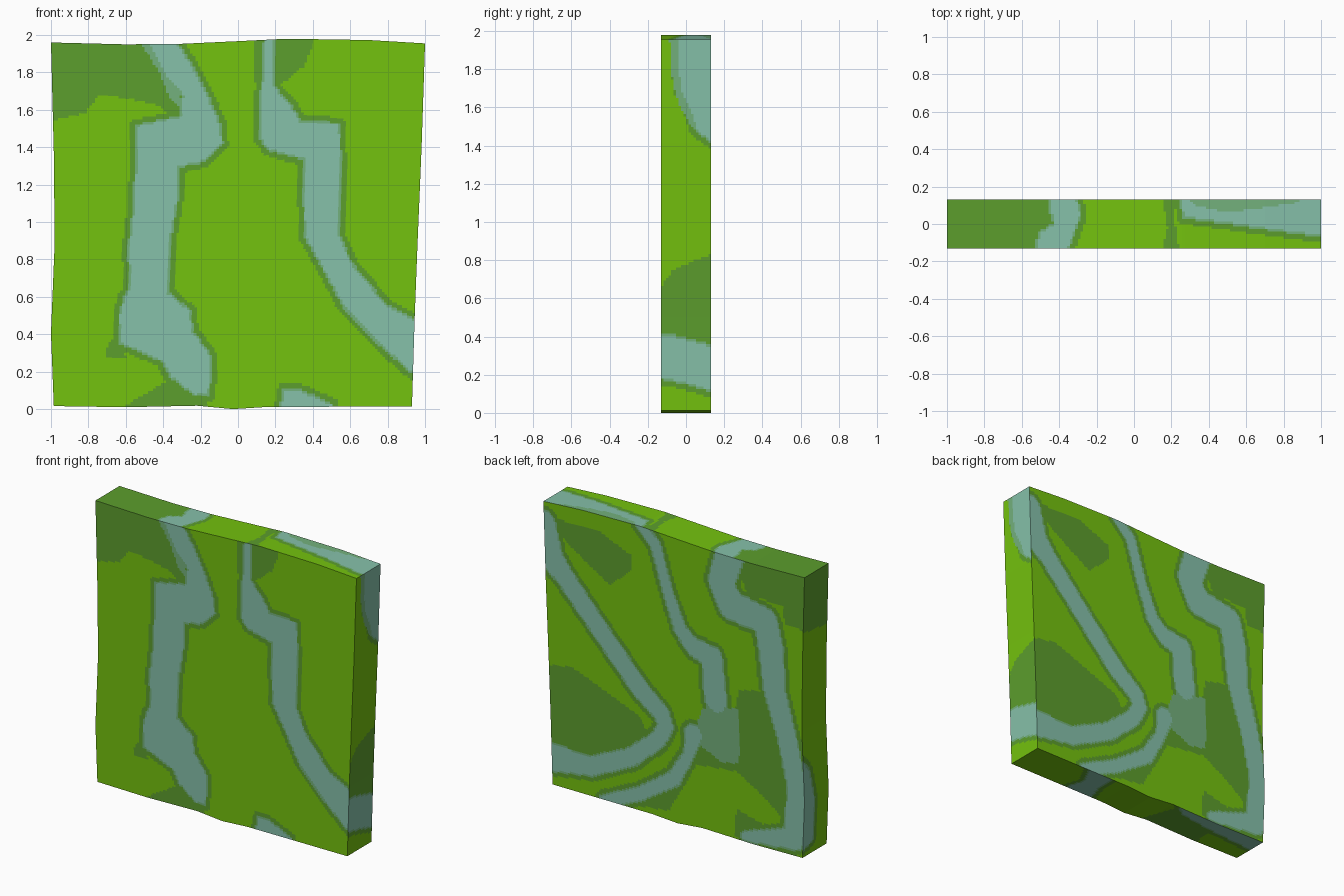
import bpy, bmesh, math

if "Cube" in bpy.data.objects:
    bpy.data.objects.remove(bpy.data.objects["Cube"])

LIME, DARK, MID, PALE = range(4)
D = 0.132                      # half thickness of the slab
layers = {k: [] for k in ("front", "back", "right", "left", "top", "bottom")}


def paint(side, colour, pts):
    """Filled patch given by its outline."""
    layers[side].append((colour, pts, None))


def stream(side, pts):
    """Pale stream along a path of (a, b, half width)."""
    layers[side].append((PALE, [p[:2] for p in pts], [p[2] for p in pts]))


def seg(p, a, b):
    dx, dy = b[0] - a[0], b[1] - a[1]
    t = ((p[0] - a[0]) * dx + (p[1] - a[1]) * dy) / (dx * dx + dy * dy)
    t = min(1, max(0, t))
    return math.hypot(p[0] - a[0] - t * dx, p[1] - a[1] - t * dy), t


def distance(p, pts, widths):
    """Signed distance to a patch or stream, negative inside."""
    if widths:
        best = 9
        for i in range(len(pts) - 1):
            d, t = seg(p, pts[i], pts[i + 1])
            best = min(best, d - widths[i] * (1 - t) - widths[i + 1] * t)
        return best
    best, inside = 9, False
    for i, b in enumerate(pts):
        a = pts[i - 1]
        best = min(best, seg(p, a, b)[0])
        if (a[1] > p[1]) != (b[1] > p[1]):
            if p[0] < a[0] + (p[1] - a[1]) * (b[0] - a[0]) / (b[1] - a[1]):
                inside = not inside
    return -best if inside else best


def colour_at(side, p):
    level = LIME
    for colour, pts, widths in layers[side]:
        d = distance(p, pts, widths)
        if d <= 0:
            level = max(level, colour)
        elif colour == PALE and d < 0.04:      # banks beside the water
            level = max(level, MID if d < 0.012 else DARK)
    return level


# Front: meadow shading
paint("front", DARK, [(-1.1, 2), (-.5, 2), (-.39, 1.79), (-.31, 1.52), (-.42, 1.62), (-.58, 1.66),
                      (-.74, 1.68), (-.82, 1.58), (-1.1, 1.52)])
paint("front", DARK, [(-.62, 0), (-.6, .02), (-.38, .15), (-.3, .2), (-.16, .08), (-.16, 0)])
paint("front", DARK, [(.09, 2), (.08, 1.78), (.13, 1.66), (.25, 1.75), (.36, 1.84), (.4, 1.95), (.4, 2)])
paint("front", DARK, [(-.63, .4), (-.7, .35), (-.7, .28), (-.6, .28)])
paint("front", MID, [(-.55, 2), (-.45, 2), (-.28, 1.6), (-.36, 1.65), (-.42, 1.8)])
# Front: left stream, right stream, small pool
paint("front", PALE, [(-.5, 2), (-.39, 1.79), (-.29, 1.68), (-.3, 1.56), (-.54, 1.51), (-.54, 1.33),
                      (-.55, 1.1), (-.58, .85), (-.57, .65), (-.6, .6), (-.63, .5), (-.63, .36),
                      (-.4, .26), (-.36, .18), (-.23, .08), (-.16, .08), (-.15, .28), (-.25, .42),
                      (-.26, .52), (-.38, .62), (-.37, .9), (-.33, 1.12), (-.32, 1.3), (-.18, 1.33),
                      (-.09, 1.42), (-.1, 1.52), (-.18, 1.7), (-.26, 1.85), (-.36, 2)])
paint("front", PALE, [(.15, 2), (.13, 1.68), (.12, 1.45), (.17, 1.39), (.36, 1.34), (.36, .93),
                      (.44, .79), (.57, .55), (.76, .35), (1, .14), (1, .44), (.79, .55), (.6, .78),
                      (.53, .94), (.54, 1.28), (.54, 1.52), (.33, 1.53), (.28, 1.62), (.19, 1.72), (.18, 2)])
paint("front", PALE, [(.23, 0), (.25, .1), (.32, .1), (.5, .02), (.5, 0)])

# Back: meadow shading
paint("back", DARK, [(.91, 1.86), (.57, 1.86), (.33, 1.76), (.32, 1.66), (.49, 1.51), (.64, 1.6), (.84, 1.73)])
paint("back", DARK, [(1, .825), (.78, .866), (.256, .66), (.2, .55), (.57, .3), (1, .3)])
paint("back", DARK, [(-.5, 1.05), (-.72, 1.1), (-.9, .6), (-.9, .2), (-.67, .37), (-.48, .48),
                     (-.13, .44), (-.13, .62), (-.4, .6)])
paint("back", DARK, [(-.6, 2), (-1.1, 2), (-1.1, 1.58), (-.85, 1.6), (-.83, 1.72), (-.56, 1.73), (-.5, 1.89)])
paint("back", DARK, [(-.13, .36), (.04, .07), (.35, .03), (.2, .16), (0, .28)])
paint("back", DARK, [(-.48, .22), (-.88, .12), (-.46, .03)])
paint("back", MID, [(-.22, .85), (-.5, .92), (-.5, .54), (-.36, .51), (-.14, .62)])
# Back: looping stream, middle stream with its outlet, outer stream
stream("back", [(1, 1.8, .09), (.96, 1.6, .1), (.84, 1.48, .07), (.57, 1.185, .065), (.256, .85, .065),
                (.1, .73, .06), (.06, .65, .05), (.12, .54, .05), (.33, .36, .055), (.64, .215, .06), (1, .2, .1)])
stream("back", [(.26, 2, .035), (.14, 1.88, .035), (.05, 1.59, .035), (-.05, 1.345, .045),
                (-.15, 1.25, .06), (-.29, 1.22, .075), (-.32, .93, .08)])
stream("back", [(-.15, .65, .06), (-.116, .5, .035), (0, .3, .045), (.256, .13, .04), (.53, 0, .04)])
stream("back", [(-.44, 2, .1), (-.36, 1.76, .09), (-.44, 1.62, .1), (-.7, 1.58, .09), (-.74, 1.42, .09),
                (-.77, 1.12, .08), (-.87, .8, .07), (-.945, .48, .07), (-.92, .13, .07), (-.55, .05, .03)])

# Right end
paint("right", DARK, [(-.2, .6), (-.13, .66), (-.07, .75), (.2, .86), (.2, .2), (-.2, .2)])
paint("right", MID, [(-.09, 2), (-.07, 1.72), (-.03, 1.6), (.03, 1.5), (.2, 1.4), (.2, 2)])
paint("right", PALE, [(-.045, 2), (-.03, 1.7), (.02, 1.6), (.06, 1.48), (.2, 1.38), (.2, 2)])
paint("right", PALE, [(-.2, .2), (-.2, .41), (-.07, .4), (.2, .33), (.2, .1), (0, .16)])
# Left end
paint("left", DARK, [(-.2, 1.53), (.2, 1.58), (.2, 2), (-.2, 2)])
paint("left", PALE, [(.2, .75), (.07, .6), (.02, .35), (.03, .1), (.2, .05)])
# Top
paint("top", DARK, [(-1.1, -.2), (-.55, -.2), (-.44, 0), (-.48, .2), (-1.1, .2)])
paint("top", DARK, [(.14, .2), (.22, .2), (.22, 0), (.25, -.2), (.13, -.2), (.18, -.02)])
paint("top", PALE, [(-.54, -.2), (-.5, -.05), (-.42, 0), (-.44, .06), (-.46, .2), (-.33, .2),
                    (-.29, .05), (-.32, -.03), (-.38, -.2)])
paint("top", PALE, [(.24, .2), (.27, .04), (.5, .01), (.7, -.02), (1.1, -.07), (1.1, .2),
                    (.85, .11), (.5, .06), (.33, .1)])
paint("top", MID, [(.3, .2), (.33, .1), (.5, .06), (.85, .1), (1.1, .2)])
# Underside
paint("bottom", DARK, [(-.65, -.2), (-.15, -.2), (-.3, .2), (-.6, .2)])
paint("bottom", PALE, [(-.2, .2), (-.35, .08), (-.6, .05), (-1.1, 0), (-1.1, .2)])
paint("bottom", PALE, [(.24, -.2), (.48, -.2), (.42, 0), (.52, .2), (.3, .2), (.3, 0)])

# Slightly crooked rim of the slab: (position 0-1, offset)
TOP = [(0, 1.96), (.2, 1.95), (.35, 1.953), (.5, 1.967), (.63, 1.98), (.85, 1.973), (1, 1.955)]
BASE = [(0, .016), (.2, .01), (.4, .018), (.5, 0), (.6, .012), (1, .013)]
LEFT = [(0, -.985), (.2, -1), (.45, -.98), (.7, -.985), (1, -1)]
RIGHT = [(0, .93), (.25, .945), (.45, .96), (.72, .982), (1, 1)]


def rim(curve, t):
    for (a, va), (b, vb) in zip(curve, curve[1:]):
        if t <= b:
            return va + (vb - va) * (t - a) / (b - a)
    return curve[-1][1]


def point(s, t, w):
    x0, x1, z0, z1 = rim(LEFT, t), rim(RIGHT, t), rim(BASE, s), rim(TOP, s)
    return (x0 + (x1 - x0) * s, (2 * w - 1) * D, z0 + (z1 - z0) * t)


# Slab: one cell grid per side, coloured cell by cell
N, M = 140, 20
SIDES = {"front": (N, N, lambda a, b: point(a, b, 0), (0, 2)),
         "back": (N, N, lambda a, b: point(a, b, 1), (0, 2)),
         "left": (M, N, lambda a, b: point(0, b, a), (1, 2)),
         "right": (M, N, lambda a, b: point(1, b, a), (1, 2)),
         "top": (N, M, lambda a, b: point(a, 1, b), (0, 1)),
         "bottom": (N, M, lambda a, b: point(a, 0, b), (0, 1))}
bm = bmesh.new()
for side, (nu, nv, place, axes) in SIDES.items():
    grid = [[bm.verts.new(place(i / nu, j / nv)) for j in range(nv + 1)] for i in range(nu + 1)]
    for i in range(nu):
        for j in range(nv):
            f = bm.faces.new((grid[i][j], grid[i + 1][j], grid[i + 1][j + 1], grid[i][j + 1]))
            c = f.calc_center_median()
            f.material_index = colour_at(side, (c[axes[0]], c[axes[1]]))
bmesh.ops.remove_doubles(bm, verts=bm.verts, dist=0.0005)
bmesh.ops.recalc_face_normals(bm, faces=bm.faces)
mesh = bpy.data.meshes.new("painted_slab")
bm.to_mesh(mesh)
bm.free()
for name, rgb in (("lime green", (.174, .539, .0044)), ("leaf green", (.107, .342, .026)),
                  ("bank green", (.174, .440, .205)), ("pale water", (.238, .533, .402))):
    mat = bpy.data.materials.new(name)
    mat.diffuse_color = (*rgb, 1)
    mat.use_nodes = True
    mat.node_tree.nodes["Principled BSDF"].inputs["Base Color"].default_value = mat.diffuse_color
    mesh.materials.append(mat)
bpy.context.collection.objects.link(bpy.data.objects.new("painted_slab", mesh))
